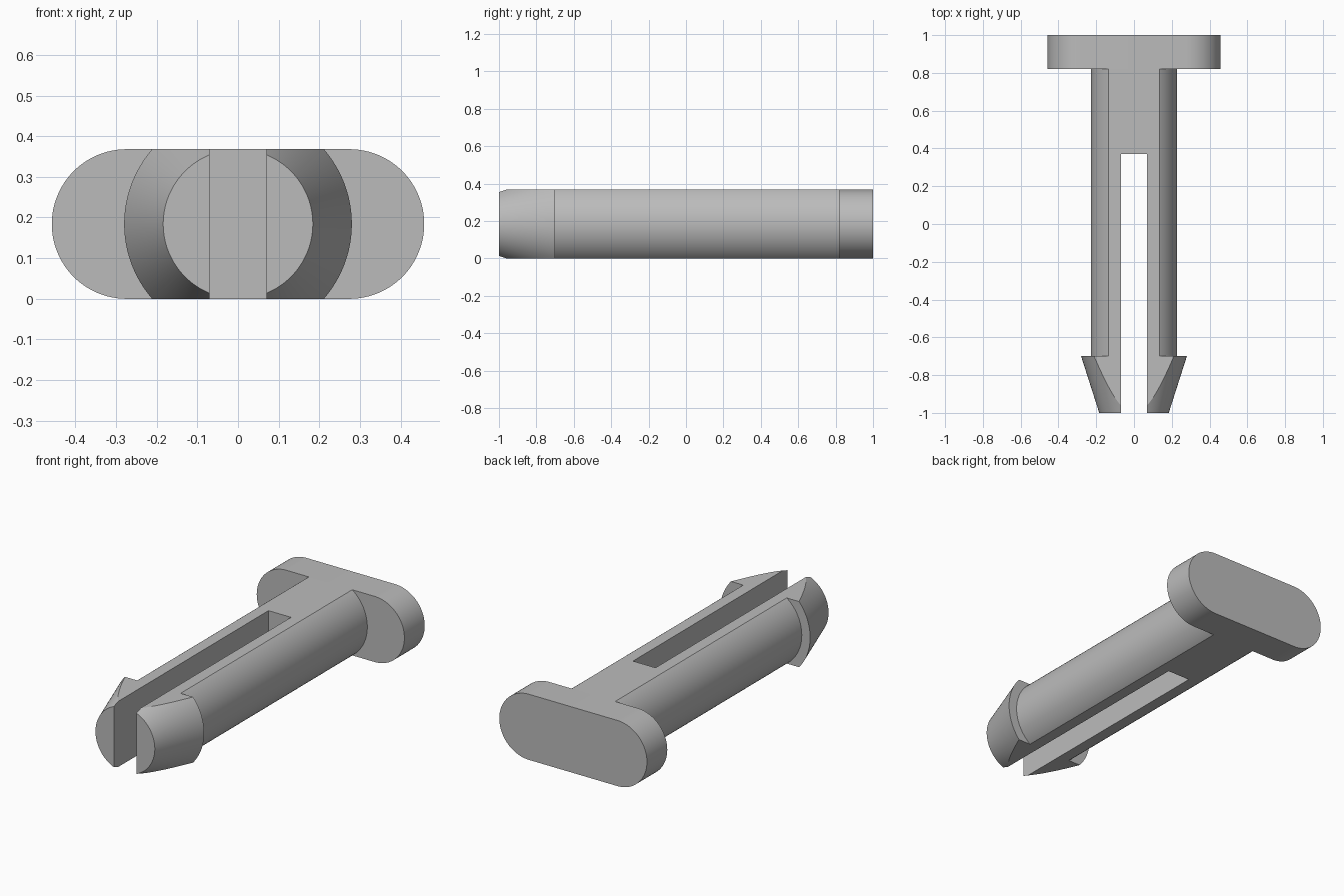
import bpy, bmesh, math
from mathutils import Matrix, Vector

cube = bpy.data.objects.get("Cube")
if cube:
    bpy.data.objects.remove(cube, do_unlink=True)

HALF = 0.184          # half of the overall thickness
HEAD_Y = 0.82         # inner face of the head
SLOT_END = 0.37

grey = bpy.data.materials.new("plain grey")
grey.use_nodes = True
colour = (0.5, 0.5, 0.5, 1)
grey.diffuse_color = colour
grey.node_tree.nodes["Principled BSDF"].inputs["Base Color"].default_value = colour


def add_object(name, bm):
    bmesh.ops.recalc_face_normals(bm, faces=bm.faces)
    mesh = bpy.data.meshes.new(name)
    bm.to_mesh(mesh)
    bm.free()
    mesh.materials.append(grey)
    obj = bpy.data.objects.new(name, mesh)
    bpy.context.collection.objects.link(obj)
    return obj


def smooth(obj):
    bpy.ops.object.select_all(action='DESELECT')
    obj.select_set(True)
    bpy.context.view_layer.objects.active = obj
    bpy.ops.object.shade_smooth_by_angle(angle=math.radians(15))


# Rounded head: a stadium outline extruded along y
bm = bmesh.new()
outline = []
for side in (1, -1):
    for i in range(49):
        a = math.pi * (i / 48 - 0.5)
        outline.append(bm.verts.new((side * (0.274 + HALF * math.cos(a)), HEAD_Y,
                                     HALF + side * HALF * math.sin(a))))
face = bm.faces.new(outline)
ext = bmesh.ops.extrude_face_region(bm, geom=[face])
bmesh.ops.translate(bm, vec=(0, 1 - HEAD_Y, 0),
                    verts=[v for v in ext["geom"] if isinstance(v, bmesh.types.BMVert)])
head = add_object("head", bm)

# Shank with conical barb: a lathed profile of (radius, y), flattened top and bottom
bm = bmesh.new()
profile = [(0, HEAD_Y), (0.228, HEAD_Y), (0.228, -0.7), (0.28, -0.7), (0.184, -1), (0, -1)]
verts = [bm.verts.new((r, y, HALF)) for r, y in profile]
edges = [bm.edges.new(pair) for pair in zip(verts, verts[1:])]
bmesh.ops.spin(bm, geom=verts + edges, cent=(0, 0, HALF), axis=(0, 1, 0),
               angle=math.tau, steps=128)
bmesh.ops.remove_doubles(bm, verts=bm.verts, dist=1e-4)
for z, direction in ((0, -1), (2 * HALF, 1)):
    cut = bmesh.ops.bisect_plane(bm, geom=bm.verts[:] + bm.edges[:] + bm.faces[:],
                                 plane_co=(0, 0, z), plane_no=(0, 0, direction),
                                 clear_outer=True)
    rim = [e for e in bm.edges if e.is_boundary]
    bmesh.ops.holes_fill(bm, edges=rim, sides=0)
shank = add_object("split_shank", bm)

# Slot that splits the shank into two prongs
bm = bmesh.new()
length = SLOT_END + 1.2
bmesh.ops.create_cube(bm, size=1, matrix=Matrix.Translation(
    Vector((0, SLOT_END - length / 2, HALF))) @ Matrix.Diagonal((0.14, length, 1, 1)))
cutter = add_object("slot_cutter", bm)
cutter.hide_render = True
mod = shank.modifiers.new("slot", 'BOOLEAN')
mod.operation = 'DIFFERENCE'
mod.solver = 'EXACT'
mod.object = cutter
bpy.context.view_layer.objects.active = shank
bpy.ops.object.modifier_apply(modifier=mod.name)
bpy.data.objects.remove(cutter, do_unlink=True)

for part in (head, shank):
    smooth(part)
